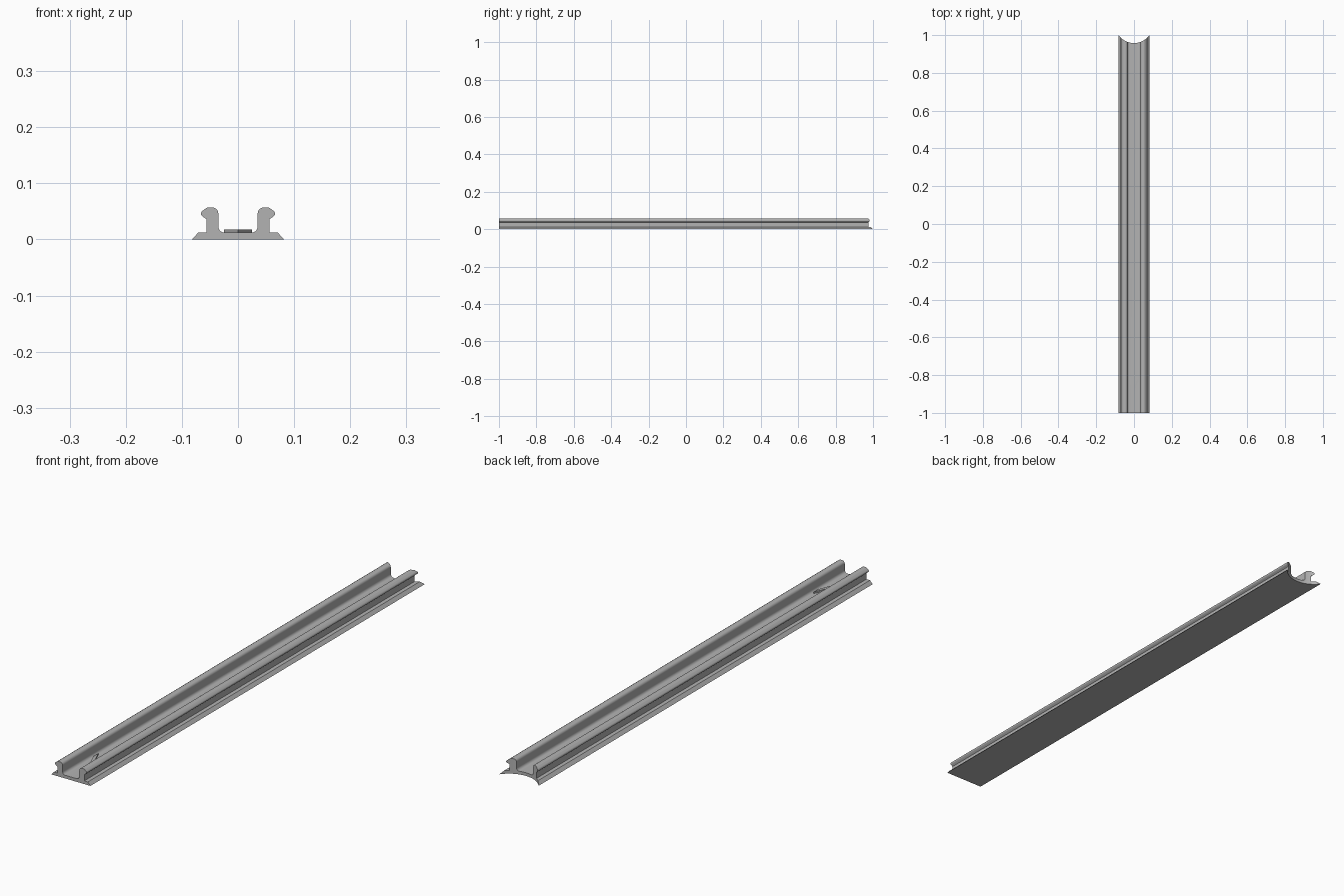
import bpy, bmesh
from math import cos, sin, radians

cube = bpy.data.objects.get("Cube")
if cube:
    bpy.data.objects.remove(cube, do_unlink=True)

grey = bpy.data.materials.new("plain grey")
grey.use_nodes = True
colour = (0.45, 0.45, 0.45, 1)
grey.diffuse_color = colour
grey.node_tree.nodes["Principled BSDF"].inputs["Base Color"].default_value = colour


def arc(cx, cz, r, start, end, steps=6):
    """Points along a circular fillet, angles in degrees."""
    angles = [radians(start + (end - start) * i / steps) for i in range(steps + 1)]
    return [(cx + r * cos(a), cz + r * sin(a)) for a in angles]


def prism(name, outline, place, offset):
    """Extrude a closed outline, placed in space by a function, along an offset."""
    bm = bmesh.new()
    face = bm.faces.new([bm.verts.new(place(u, v)) for u, v in outline])
    extruded = bmesh.ops.extrude_face_region(bm, geom=[face])["geom"]
    bmesh.ops.translate(bm, vec=offset,
                        verts=[e for e in extruded if isinstance(e, bmesh.types.BMVert)])
    bmesh.ops.recalc_face_normals(bm, faces=bm.faces)
    mesh = bpy.data.meshes.new(name)
    bm.to_mesh(mesh)
    bm.free()
    mesh.materials.append(grey)
    obj = bpy.data.objects.new(name, mesh)
    bpy.context.collection.objects.link(obj)
    return obj


# Rail section: bevelled flange, upright web, bulged head, rounded channel
half = [(0.082, 0), (0.071, 0.012), (0.056, 0.012), (0.056, 0.036)]
half += arc(0.060, 0.046, 0.006, -45, 45, 4)
half += arc(0.053, 0.050, 0.007, 45, 90, 3)
half += arc(0.046, 0.046, 0.011, 90, 180)
half += arc(0.024, 0.023, 0.011, 0, -90)
section = half + [(-x, z) for x, z in reversed(half)]
rail = prism("rail", section, lambda x, z: (x, -1, z), (0, 2, 0))

# Scooped back end, cut by an upright cylinder
bpy.ops.mesh.primitive_cylinder_add(vertices=96, radius=0.101, depth=0.4,
                                    location=(0, 1.059, 0))
cutter = bpy.context.object
cutter.name = "end_cutter"
cutter.data.materials.append(grey)
cut = rail.modifiers.new("end scoop", 'BOOLEAN')
cut.operation = 'DIFFERENCE'
cut.solver = 'EXACT'
cut.object = cutter
bpy.ops.object.select_all(action='DESELECT')
rail.select_set(True)
bpy.context.view_layer.objects.active = rail
bpy.ops.object.modifier_apply(modifier=cut.name)
bpy.data.objects.remove(cutter, do_unlink=True)
bpy.ops.object.shade_smooth_by_angle(angle=radians(30))

# Low raised direction mark on the channel floor, pointing to the front
chevron = [(0, -0.89), (0.025, -0.83), (0.025, -0.80), (0, -0.86),
           (-0.025, -0.80), (-0.025, -0.83)]
prism("direction_mark", chevron, lambda x, y: (x, y, 0.011), (0, 0, 0.007))
